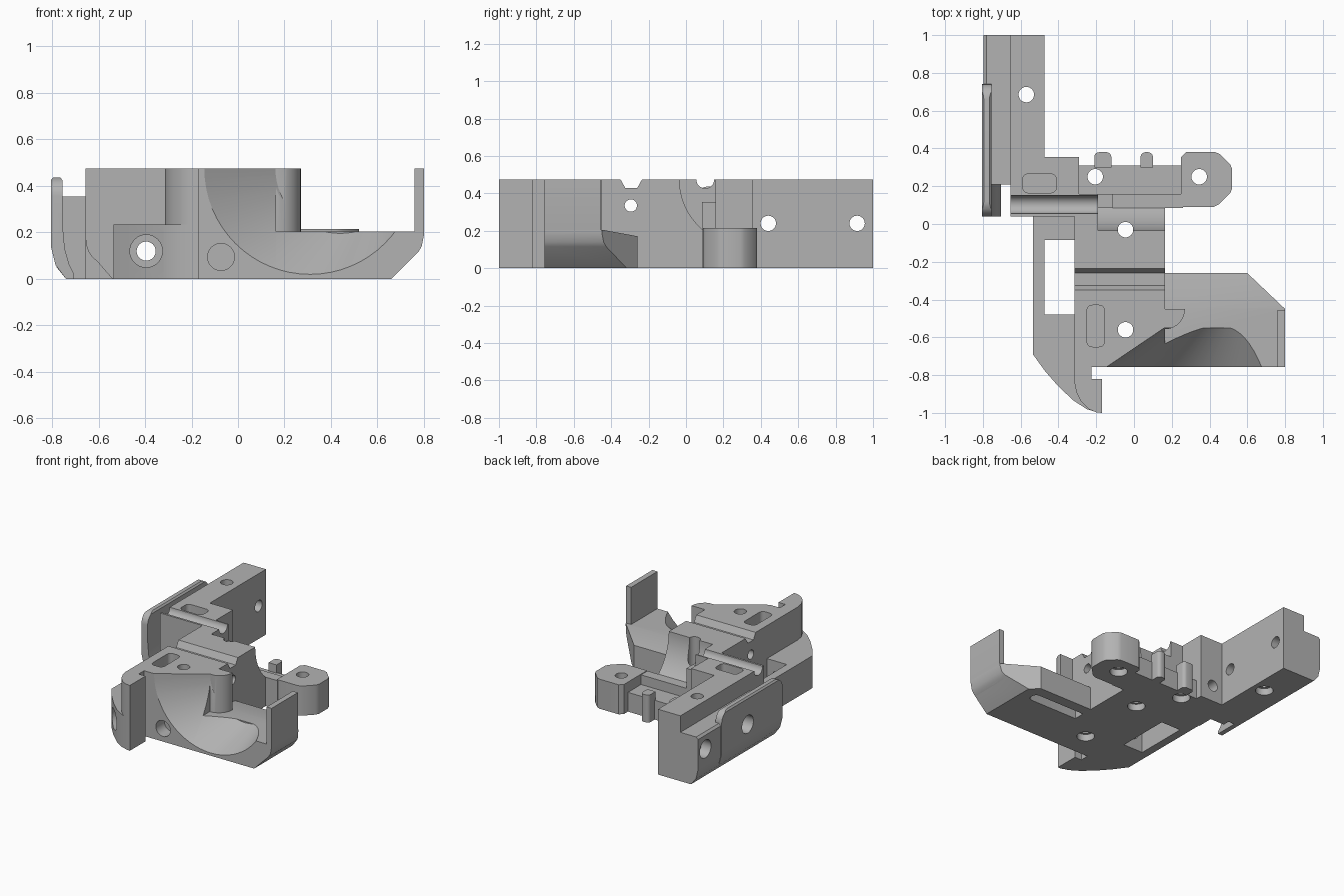
import bpy, bmesh, math
from mathutils import Vector

cube = bpy.data.objects.get("Cube")
if cube:
    bpy.data.objects.remove(cube, do_unlink=True)

grey = bpy.data.materials.new("plain grey")
grey.use_nodes = True
grey.diffuse_color = (0.45, 0.45, 0.45, 1)
grey.node_tree.nodes["Principled BSDF"].inputs["Base Color"].default_value = (0.45, 0.45, 0.45, 1)

H = 0.475
parts, cutters = [], []


def place(axis, u, v, w):
    return {"x": (w, u, v), "y": (u, w, v), "z": (u, v, w)}[axis]


def loft(name, ring_a, ring_b):
    """Closed solid between two matching rings of points."""
    bm = bmesh.new()
    a = [bm.verts.new(p) for p in ring_a]
    b = [bm.verts.new(p) for p in ring_b]
    bm.faces.new(a)
    bm.faces.new(b)
    for i in range(len(a)):
        j = (i + 1) % len(a)
        bm.faces.new((a[i], a[j], b[j], b[i]))
    bmesh.ops.recalc_face_normals(bm, faces=bm.faces)
    mesh = bpy.data.meshes.new(name)
    bm.to_mesh(mesh)
    bm.free()
    mesh.materials.append(grey)
    ob = bpy.data.objects.new(name, mesh)
    bpy.context.collection.objects.link(ob)
    return ob


def prism(name, axis, pts, lo, hi):
    return loft(name, [place(axis, u, v, lo) for u, v in pts],
                [place(axis, u, v, hi) for u, v in pts])


def part(name, axis, pts, lo, hi):
    ob = prism(name, axis, pts, lo, hi)
    parts.append(ob)
    return ob


def cutter(axis, pts, lo, hi):
    ob = prism("cutter", axis, pts, lo, hi)
    ob.hide_render = True
    cutters.append(ob)
    return ob


def rect(u0, u1, v0, v1):
    return [(u0, v0), (u1, v0), (u1, v1), (u0, v1)]


def arc(cu, cv, r, start, end, n=16):
    return [(cu + r * math.cos(math.radians(start + (end - start) * i / n)),
             cv + r * math.sin(math.radians(start + (end - start) * i / n))) for i in range(n + 1)]


def circle(cu, cv, r, n=32):
    return arc(cu, cv, r, 0, 360, n)[:-1]


def rounded(u0, u1, v0, v1, r):
    return (arc(u1 - r, v1 - r, r, 0, 90, 5) + arc(u0 + r, v1 - r, r, 90, 180, 5)
            + arc(u0 + r, v0 + r, r, 180, 270, 5) + arc(u1 - r, v0 + r, r, 270, 360, 5))


def cut(ob, *tools):
    bpy.context.view_layer.objects.active = ob
    for tool in tools:
        mod = ob.modifiers.new("cut", "BOOLEAN")
        mod.operation = "DIFFERENCE"
        mod.solver = "EXACT"
        mod.object = tool
        bpy.ops.object.modifier_apply(modifier=mod.name)


def screw_hole(x, y):
    """Vertical bore with a wider seat underneath."""
    return (cutter("z", circle(x, y, 0.041), -0.1, 0.6),
            cutter("z", circle(x, y, 0.06), -0.1, 0.05))


# Rear arm and its outer flange
rear_arm = part("rear_arm", "z", rect(-0.655, -0.475, 0.16, 1.0), 0, H)
flange = part("rear_flange", "y", [(-0.655, 0.0), (-0.74, 0.0), (-0.78, 0.05), (-0.797, 0.12),
              (-0.797, 0.34), (-0.782, 0.355), (-0.655, 0.355)], 0.21, 1.0)
side_holes = [cutter("x", circle(y, 0.24, 0.041), -1, -0.3) for y in (0.44, 0.915)]
side_seats = [cutter("x", circle(y, 0.24, 0.065), -1, -0.72) for y in (0.44, 0.915)]
rear_pocket = cutter("z", rounded(-0.59, -0.41, 0.165, 0.265, 0.03), 0.35, 0.6)

# Raised outer lip with rounded upper corners
lip = part("flange_lip", "y", [(-0.74, 0.0), (-0.785, 0.06), (-0.805, 0.14), (-0.805, 0.425),
           (-0.795, 0.437), (-0.765, 0.437), (-0.755, 0.425), (-0.755, 0.24), (-0.745, 0.13),
           (-0.725, 0.06), (-0.705, 0.02), (-0.705, 0.0)], 0.04, 0.74)
for y, a in ((0.12, 90), (0.66, 0)):
    corner = (0.0 if a else 0.8, 0.5)
    edge = arc(y, 0.357, 0.08, a, a + 90, 8)
    if a:
        shape = [(y, 0.5), *edge, (0.0, 0.357), corner]
    else:
        shape = [(0.8, 0.357), *edge, (y, 0.5), corner]
    cut(lip, cutter("x", shape, -1, -0.6))
cut(lip, *side_seats)

# Rear cross block and grooved bar in front of it
cross = part("rear_cross_block", "z", rect(-0.475, -0.29, 0.16, 0.355), 0, H)
groove_bar = part("grooved_bar", "y", [(-0.655, H), *arc(-0.54, 0.17, 0.115, 180, 235, 6),
                  (-0.54, 0.0), (-0.19, 0.0), (-0.19, H)], 0.04, 0.16)
rod_groove = cutter("x", circle(0.103, H, 0.048), -0.8, 0)
front_bore = cutter("y", circle(-0.395, 0.12, 0.041), -1.2, 0.6)
cut(groove_bar, rod_groove, front_bore)
cut(cross, rear_pocket, front_bore)
cut(rear_arm, rear_pocket, *side_holes, *screw_hole(-0.57, 0.685))
cut(flange, *side_holes, *side_seats)

# Low link bar, ribs and end ear
link = part("link_bar", "z", rect(-0.29, 0.26, 0.16, 0.31), 0, 0.14)
part("link_front_strip", "z", rect(-0.19, 0.26, 0.085, 0.16), 0, 0.21)
part("groove_stop", "z", rect(-0.19, -0.115, 0.085, 0.16), 0, 0.355)
for name, x0, x1 in (("wide_rib", -0.21, -0.12), ("narrow_rib", 0.035, 0.10)):
    part(name, "z", [(x0, 0.30), (x1, 0.30), *arc(x1 - 0.025, 0.355, 0.025, 0, 90, 5),
         *arc(x0 + 0.025, 0.355, 0.025, 90, 180, 5)], 0, 0.2)
ear = part("end_ear", "z", [(0.25, 0.09), (0.42, 0.09), (0.45, 0.105), (0.51, 0.165), (0.52, 0.19),
           (0.52, 0.29), (0.51, 0.315), (0.455, 0.37), (0.43, 0.38), (0.275, 0.38), (0.25, 0.355)],
           0, 0.215)
cut(ear, *screw_hole(0.345, 0.25))
cut(link, *screw_hole(-0.205, 0.25))

# Centre block: V groove on top, concave rear slope
core = part("centre_block", "x", [(-0.757, 0), (0.09, 0), *arc(0.318, H, 0.353, 228.7, 180),
            (-0.235, H), (-0.26, 0.43), (-0.325, 0.43), (-0.35, H), (-0.757, H)], -0.315, 0.163)
part("centre_bridge", "z", rect(-0.315, -0.19, -0.04, 0.04), 0, H)
column = part("round_column", "z", [(0.16, -0.45), *arc(0.163, -0.45, 0.107, 270, 360, 10)], 0, H)

# Front tray with cut corner, chamfered underside and end wall
tray_plan = [(0.163, -0.757), (0.80, -0.757), (0.80, -0.45), (0.60, -0.26), (0.163, -0.26)]
tray = part("front_tray", "z", tray_plan, 0, 0.205)
wall = part("tray_end_wall", "z", rect(0.76, 0.80, -0.757, -0.455), 0.1, H)
chamfer = cutter("y", [(0.66, -0.02), (0.66, 0.0), (0.775, 0.115), (0.79, 0.14), (0.80, 0.19),
                 (0.9, 0.19), (0.9, -0.02)], -1, 0)
slope = cutter("x", [(-0.45, 0.206), (-0.2, 0.16), (-0.2, 0.3), (-0.45, 0.3)], 0, 1)
under_slot = cutter("z", rounded(0.08, 0.58, -0.42, -0.34, 0.035), -0.1, 0.08)

# Tapering bowl scooped out of tray and centre block
mouth = circle(0.31, H, 0.455, 64)
throat = circle(0.44, H, 0.279, 64)
ext = 0.02 / 0.207  # carry the taper just past the front face
start = [(a + (a - c) * ext, b + (b - d) * ext) for (a, b), (c, d) in zip(mouth, throat)]
bowl = loft("cutter", [(u, -0.777, v) for u, v in start], [(u, -0.55, v) for u, v in throat])
cutters.append(bowl)

front_pocket = cutter("z", rounded(-0.25, -0.155, -0.65, -0.43, 0.03), 0.35, 0.6)
cross_bore = cutter("x", circle(-0.295, 0.335, 0.033), -0.5, 0.5)
blind_bore = cutter("y", circle(-0.073, 0.095, 0.058), -1, -0.66)
cut(core, bowl, front_pocket, cross_bore, blind_bore,
    *screw_hole(-0.045, -0.03), *screw_hole(-0.045, -0.56))
cut(tray, bowl, chamfer, slope, under_slot)
cut(wall, chamfer)
cut(column, bowl)

# Front tip and low side wing with its window
part("front_tip", "z", [(-0.315, -0.757), (-0.315, -0.84), (-0.305, -0.89), (-0.28, -0.94),
     (-0.24, -0.98), (-0.20, -0.997), (-0.17, -1.0), (-0.17, -0.82), (-0.225, -0.82),
     (-0.225, -0.757)], 0, H)
wing = part("side_wing", "z", [(-0.535, 0.04), (-0.535, -0.69), (-0.47, -0.78), (-0.40, -0.86),
            (-0.32, -0.935), (-0.25, -0.98), (-0.19, -0.998), (-0.19, -0.9), (-0.24, -0.85),
            (-0.315, -0.8), (-0.315, 0.04)], 0, 0.235)
window = cutter("z", rect(-0.475, -0.3, -0.48, -0.085), -0.1, 0.6)
cut(wing, window, front_bore, cutter("y", circle(-0.395, 0.12, 0.07), -1.2, -0.62))

# Tidy up and shade
for tool in cutters:
    bpy.data.objects.remove(tool, do_unlink=True)
bpy.ops.object.select_all(action="DESELECT")
for ob in parts:
    ob.select_set(True)
bpy.context.view_layer.objects.active = parts[0]
bpy.ops.object.shade_smooth_by_angle(angle=math.radians(30))
